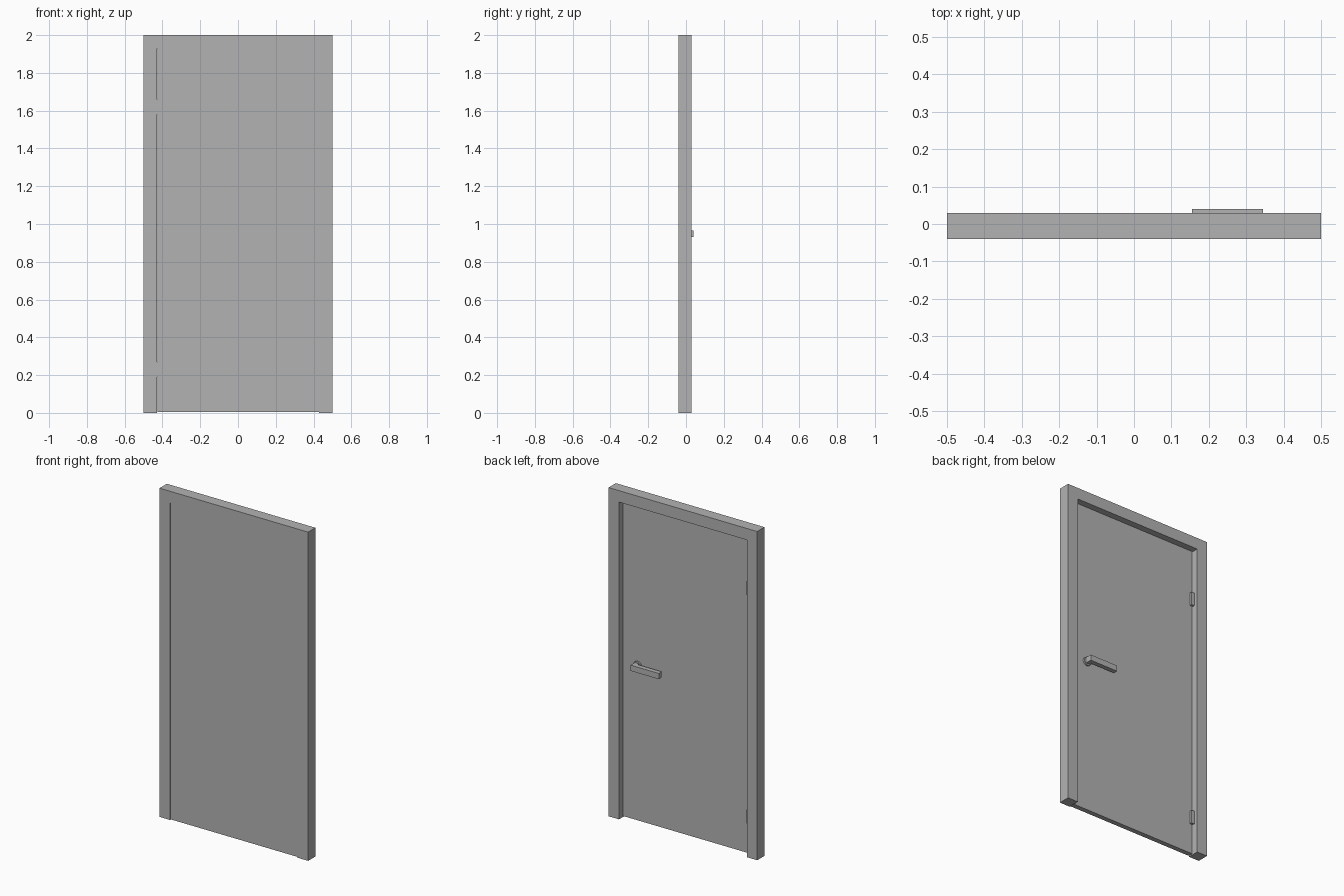
import bpy
import bmesh
from mathutils import Matrix, Vector

cube = bpy.data.objects.get("Cube")
if cube:
    bpy.data.objects.remove(cube, do_unlink=True)

# One plain grey for everything
grey = bpy.data.materials.new("plain_grey")
grey.use_nodes = True
COLOUR = (0.45, 0.45, 0.45, 1)
grey.diffuse_color = COLOUR
grey.node_tree.nodes["Principled BSDF"].inputs["Base Color"].default_value = COLOUR


def finish(name, bm):
    bmesh.ops.recalc_face_normals(bm, faces=bm.faces[:])
    mesh = bpy.data.meshes.new(name)
    bm.to_mesh(mesh)
    bm.free()
    mesh.materials.append(grey)
    obj = bpy.data.objects.new(name, mesh)
    bpy.context.collection.objects.link(obj)
    return obj


def prism(name, outline, y0, y1):
    """Extrude an outline in x and z from y0 to y1."""
    bm = bmesh.new()
    face = bm.faces.new([bm.verts.new((x, y0, z)) for x, z in outline])
    grown = bmesh.ops.extrude_face_region(bm, geom=[face])
    verts = [g for g in grown["geom"] if isinstance(g, bmesh.types.BMVert)]
    bmesh.ops.translate(bm, verts=verts, vec=Vector((0, y1 - y0, 0)))
    return finish(name, bm)


def box(name, x0, x1, y0, y1, z0, z1):
    return prism(name, [(x0, z0), (x1, z0), (x1, z1), (x0, z1)], y0, y1)


FRONT, LEAF_BACK, BACK = -0.04, -0.01, 0.03
OPENING, HEAD = 0.43, 1.93

# Frame: two posts joined by a head, in one piece
half = [(OPENING, HEAD), (OPENING, 0), (0.5, 0), (0.5, 2)]
prism("door_frame", half + [(-x, z) for x, z in reversed(half)], FRONT, BACK)

# Door leaf, with a thin gap on the hinge side and at the floor
box("door_leaf", -OPENING + 0.003, OPENING, FRONT, LEAF_BACK, 0.005, HEAD)

# Hinges bridging the gap
for name, z in (("lower_hinge", 0.23), ("upper_hinge", 1.62)):
    box(name, -0.44, -0.41, -0.035, 0.006, z - 0.04, z + 0.04)

# Handle: an L-shaped lever standing on a round rose
lever = bmesh.new()
profile = [(0.345, LEAF_BACK), (0.345, 0.04), (0.155, 0.04),
           (0.155, 0.012), (0.317, 0.012), (0.317, LEAF_BACK)]
base = lever.faces.new([lever.verts.new((x, y, 0.93)) for x, y in profile])
grown = bmesh.ops.extrude_face_region(lever, geom=[base])
top = [g for g in grown["geom"] if isinstance(g, bmesh.types.BMVert)]
bmesh.ops.translate(lever, verts=top, vec=Vector((0, 0, 0.035)))
finish("handle_lever", lever)

rose = bmesh.new()
bmesh.ops.create_cone(
    rose, cap_ends=True, segments=16, radius1=0.027, radius2=0.027, depth=0.012,
    matrix=Matrix.Translation((0.331, -0.006, 0.947)) @ Matrix.Rotation(1.5708, 4, "X"))
finish("handle_rose", rose)
